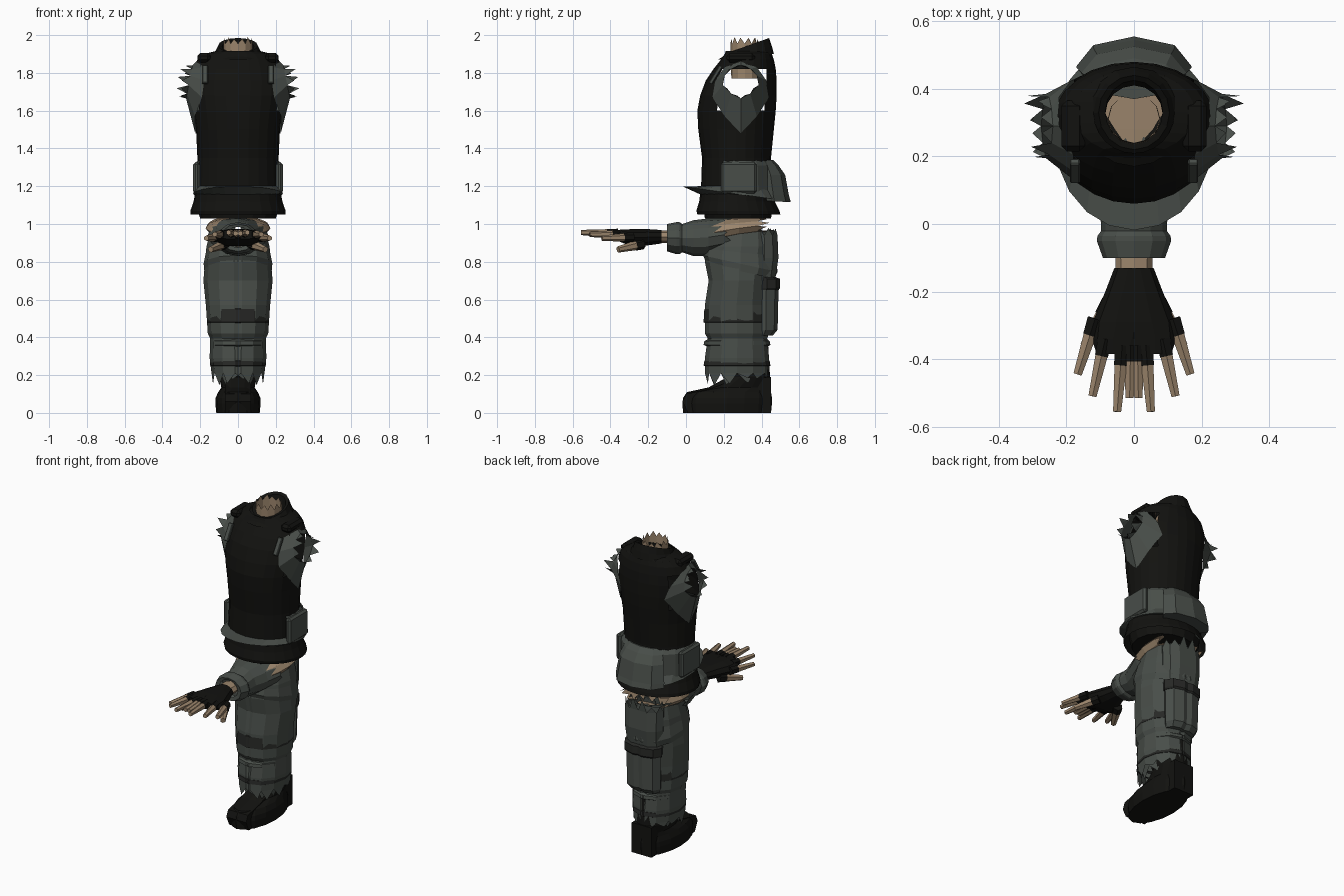
import bpy, bmesh, math, random
from mathutils import Vector

if "Cube" in bpy.data.objects:
    bpy.data.objects.remove(bpy.data.objects["Cube"])

random.seed(4)


def material(name, c):
    m = bpy.data.materials.new(name)
    m.diffuse_color = (*c, 1)
    m.use_nodes = True
    m.node_tree.nodes["Principled BSDF"].inputs["Base Color"].default_value = m.diffuse_color
    return m


BLACK = material("black_cloth", (0.006, 0.006, 0.005))
DARK = material("dark_cloth", (0.02, 0.021, 0.019))
GREEN = material("grey_green_cloth", (0.065, 0.075, 0.066))
SKIN = material("skin", (0.33, 0.235, 0.15))


def finish(name, bm, mat, mirror=False):
    bmesh.ops.recalc_face_normals(bm, faces=bm.faces)
    me = bpy.data.meshes.new(name)
    bm.to_mesh(me)
    bm.free()
    me.materials.append(mat)
    ob = bpy.data.objects.new(name, me)
    bpy.context.collection.objects.link(ob)
    if mirror:
        mod = ob.modifiers.new("mirror", "MIRROR")
        mod.use_mirror_merge = False
    return ob


def bridge(bm, a, b, closed=True):
    n = len(a)
    for i in range(n if closed else n - 1):
        j = (i + 1) % n
        bm.faces.new((a[i], a[j], b[j], b[i]))


def spikes(bm, ring, direction, low, high):
    """Torn edge: one triangle on each edge of the ring."""
    for i, a in enumerate(ring):
        b = ring[(i + 1) % len(ring)]
        tip = a.co.lerp(b.co, random.uniform(.3, .7)) + Vector(direction) * random.uniform(low, high)
        bm.faces.new((a, b, bm.verts.new(tip)))


def loft(name, rings, mat, n=12, axis="z", caps="", torn=None, mirror=False, arc=None, cut=None):
    """Rings: (position, near, far, half width, centre x, tilt)."""
    bm = bmesh.new()
    loops = []
    for r in rings:
        t, lo, hi, hw, cx, tilt = (tuple(r) + (0, 0))[:6]
        loop = []
        for i in range(n):
            a = 2 * math.pi * i / n if not arc else math.radians(arc[0] + (arc[1] - arc[0]) * i / (n - 1))
            x, v = cx + hw * math.cos(a), (hi - lo) / 2 * math.sin(a)
            c = (lo + hi) / 2 + v
            loop.append(bm.verts.new((x, c, t + tilt * v) if axis == "z" else (x, t + tilt * v, c)))
        if loops:
            bridge(bm, loops[-1], loop, not arc)
        loops.append(loop)
    if "s" in caps:
        bm.faces.new(loops[0])
    if "e" in caps:
        bm.faces.new(loops[-1])
    if torn:
        spikes(bm, loops[-1], *torn)
    if cut:
        gone = [f for f in bm.faces if cut(f.calc_center_median())]
        bmesh.ops.delete(bm, geom=gone, context="FACES")
    return finish(name, bm, mat, mirror)


def tube(name, p, q, r0, r1, mat, sides=6):
    p, q = Vector(p), Vector(q)
    bm = bmesh.new()
    bmesh.ops.create_cone(bm, cap_ends=True, segments=sides, radius1=r0, radius2=r1, depth=(q - p).length)
    rot = (q - p).to_track_quat("Z", "Y")
    for v in bm.verts:
        v.co = rot @ v.co + (p + q) / 2
    return finish(name, bm, mat, True)


def box(name, centre, size, mat, rot_x=0, mirror=False, bevel=.012):
    bm = bmesh.new()
    bmesh.ops.create_cube(bm, size=1)
    for v in bm.verts:
        v.co = Vector((v.co.x * size[0], v.co.y * size[1], v.co.z * size[2]))
    bmesh.ops.bevel(bm, geom=bm.edges[:], offset=bevel, segments=1, affect="EDGES")
    c, s = math.cos(rot_x), math.sin(rot_x)
    for v in bm.verts:
        x, y, z = v.co
        v.co = Vector((x, c * y - s * z, s * y + c * z)) + Vector(centre)
    return finish(name, bm, mat, mirror)


# Vest with open armholes
VEST = [(1.05, .06, .50, .25), (1.07, .055, .495, .252), (1.12, .07, .47, .235), (1.2, .08, .455, .22),
        (1.35, .085, .45, .215), (1.5, .065, .465, .222), (1.6, .06, .475, .236), (1.68, .075, .48, .25),
        (1.76, .105, .48, .252), (1.82, .145, .475, .238), (1.87, .185, .465, .215), (1.9, .205, .455, .18),
        (1.915, .21, .45, .12)]
loft("vest", VEST, BLACK, 24, cut=lambda c: abs(c.x) > .12 and .17 < c.y < .41 and 1.6 < c.z < 1.84)
loft("vest_hem_lining", [(1.09, .09, .46, .22), (1.03, .1, .45, .2)], BLACK, 16, caps="e")


def vest_x(y, z):
    for a, b in zip(VEST, VEST[1:]):
        if a[0] <= z <= b[0]:
            k = (z - a[0]) / (b[0] - a[0])
            lo, hi, hw = (a[i] + (b[i] - a[i]) * k for i in (1, 2, 3))
            return hw * math.sqrt(max(0, 1 - ((y - (lo + hi) / 2) / ((hi - lo) / 2)) ** 2))
    return .2


# Torn shoulder sleeves: half outlines as (offset from centre y, z)
half_base = [(0, 1.48), (.085, 1.57), (.15, 1.67), (.135, 1.76), (.085, 1.83), (0, 1.86)]
half_hole = [(0, 1.665), (.05, 1.69), (.095, 1.735), (.085, 1.785), (.05, 1.82), (0, 1.84)]
bm = bmesh.new()
loops = []
for half, outer in ((half_base, False), (half_hole, True)):
    outline = [(.29 - d, z) for d, z in half] + [(.29 + d, z) for d, z in half[-2:0:-1]]
    loops.append([bm.verts.new((.268 - (z - 1.7) * .2 if outer else vest_x(y, z) + .007, y, z)) for y, z in outline])
bridge(bm, *loops)
spikes(bm, loops[1], (1, 0, .2), .02, .068)
spikes(bm, loops[1], (.8, 0, .0), .01, .05)
finish("torn_shoulder_sleeve", bm, GREEN, True)

# Collar and torn neck
loft("collar", [(1.885, .17, .465, .15, 0, .1), (1.915, .2, .455, .12, 0, .2), (1.945, .22, .44, .105, 0, .36),
                (1.94, .24, .425, .085, 0, .36), (1.88, .24, .41, .085, 0, .2)], BLACK, 16)
loft("neck", [(1.77, .24, .385, .075), (1.955, .235, .385, .078)], SKIN, 12, torn=((0, 0, 1), .02, .04))

# Shoulder pads and front strap tabs
box("shoulder_pad", (.18, .29, 1.88), (.07, .15, .05), BLACK, 0, True, .016)
box("strap_tab", (.175, .157, 1.79), (.03, .02, .11), GREEN, -.55, True, .004)

# Waist gear: brim flap, wrap belt, side pouches and back bag
loft("waist_flap", [(1.2, .075, .46, .222), (1.16, -.018, .54, .237, 0, -.14), (1.15, .09, .45, .215)], GREEN, 20)
loft("wrap_belt", [(1.16, .08, .46, .22), (1.165, .06, .475, .236), (1.31, .06, .47, .233), (1.335, .085, .45, .215)],
     GREEN, 13, arc=(-22, 202))
box("side_pouch", (.22, .28, 1.245), (.035, .19, .165), GREEN, 0, True)
loft("back_bag", [(1.12, .38, .555, .17, 0, -.05), (1.15, .38, .545, .17), (1.26, .37, .525, .155), (1.31, .37, .49, .135),
                  (1.34, .37, .46, .11)], GREEN, 8, caps="se")

# Trouser legs, overlapping at the middle
loft("trouser_leg", [(.95, .13, .465, .13, .02, .12), (.88, .11, .475, .147, .02), (.8, .1, .465, .155, .02), (.7, .12, .44, .163, .02),
                     (.57, .1, .435, .15, .02), (.42, .1, .44, .14, .02), (.395, .115, .43, .128, .02),
                     (.29, .1, .44, .135, .015), (.21, .1, .44, .125, .015)], GREEN, 12,
     torn=((0, 0, -1), .02, .065), mirror=True)
loft("thigh_fold", [(.85, .1, .475, .15, .02, -.1), (.79, .09, .485, .162, .02, -.22), (.75, .11, .465, .158, .02, -.22)],
     GREEN, 12, mirror=True)
for name, z0, z1, mat in (("knee_band", .48, .55, DARK), ("shin_band", .36, .38, GREEN), ("cuff_band", .25, .275, DARK)):
    g = .155 if z0 > .4 else .137
    loft(name, [(z0 - .01, .115, .43, g - .02, .01), (z0, .093, .447, g, .01),
                (z1, .097, .443, g, .01), (z1 + .01, .115, .43, g - .02, .01)], mat, 12, mirror=True)
# Rear leg pouches, set close to the leg
loft("back_leg_pouch", [(.41, .36, .46, .07, .03), (.44, .36, .485, .085, .03), (.66, .36, .49, .09, .03),
                        (.72, .36, .47, .08, .03)], GREEN, 8, caps="se", mirror=True)
loft("back_leg_strap", [(.65, .36, .49, .095, .03), (.66, .36, .498, .1, .03), (.71, .36, .498, .1, .03),
                        (.72, .36, .47, .09, .03)], DARK, 8, caps="se", mirror=True)
loft("torn_back_panel", [(.7, .34, .475, .09, .03), (.82, .34, .493, .1, .03), (.94, .34, .488, .1, .03)], GREEN, 10,
     torn=((0, .1, 1), .03, .08), mirror=True)

# Boots
loft("boot", [(0, -.015, .45, .115), (.05, -.02, .455, .12), (.08, -.015, .455, .118), (.11, .005, .45, .105),
              (.135, .12, .45, .088), (.19, .22, .445, .1), (.36, .16, .435, .105)], BLACK, 16, caps="s")
bm = bmesh.new()
side = [(.01, 0), (.45, 0), (.45, .19), (.27, .18), (.12, .125), (.0, .1), (-.018, .06)]
ends = [[bm.verts.new((x, y, z)) for y, z in side] for x in (-.07, .07)]
bridge(bm, *ends)
bm.faces.new(ends[0])
bm.faces.new(ends[1])
finish("boot_core", bm, BLACK)

# Forearm sleeves with torn upper end, and bare upper arms
loft("forearm_sleeve", [(-.095, .875, .985, .065), (-.1, .855, 1.0, .092), (-.05, .84, 1.01, .11), (-.035, .84, 1.01, .108),
                        (-.02, .85, 1.0, .097), (.04, .83, 1.02, .1), (.12, .83, 1.03, .13), (.2, .85, 1.035, .16)],
     GREEN, 12, "y", torn=((0, 1, 0), .02, .1))
loft("upper_arm_skin", [(.1, .88, 1.015, .11), (.2, .9, 1.03, .155), (.28, .92, 1.035, .172), (.38, .94, 1.04, .165)],
     SKIN, 12, "y", torn=((0, 1, .1), .02, .07))
loft("wrist", [(-.06, .9, .965, .056), (-.14, .9, .965, .055)], SKIN, 8, "y", mirror=True)

# Gloved hands, overlapping as mirror images
loft("glove_palm", [(-.13, .895, .97, .058), (-.2, .885, .975, .075, -.01), (-.29, .88, .975, .1, -.022),
                    (-.34, .9, .972, .09, -.035), (-.385, .92, .968, .07, -.04)], BLACK, 10, "y", "se", mirror=True)
fingers = [((-.115, -.28, .93), (-.167, -.445, .925), .026), ((-.085, -.34, .945), (-.123, -.51, .945), .025),
           ((-.035, -.36, .95), (-.05, -.556, .955), .025), ((.01, -.36, .95), (.013, -.515, .95), .025),
           ((.07, -.23, .895), (.145, -.36, .865), .03)]
for i, (p, q, r) in enumerate(fingers):
    m = Vector(p).lerp(Vector(q), .3)
    tube(f"glove_finger_{i}", p, m, r, r * .9, BLACK)
    tube(f"finger_{i}", m, q, r * .84, r * .55, SKIN)
